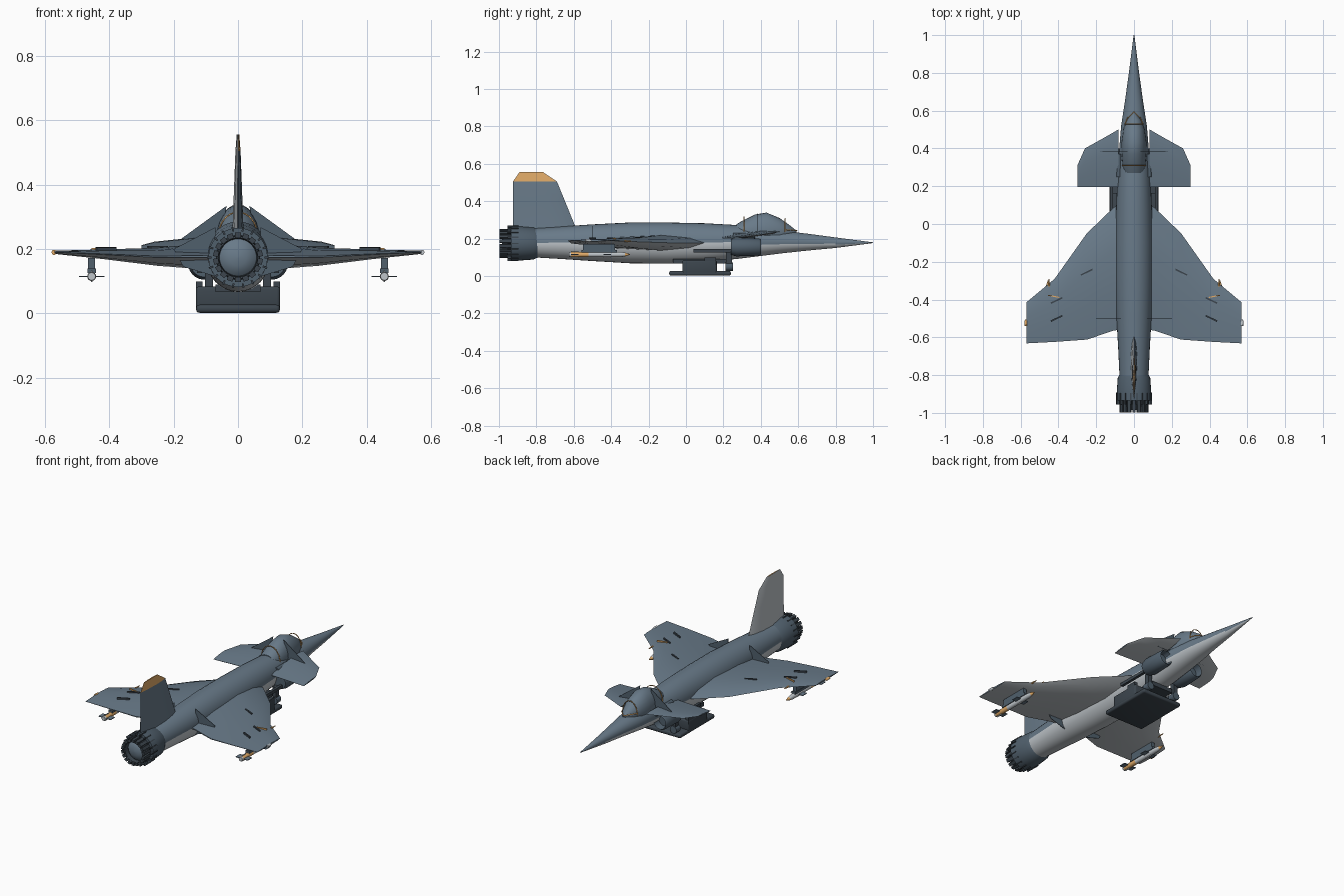
import bpy, bmesh, math
from mathutils import Vector, Matrix

if "Cube" in bpy.data.objects:
    bpy.data.objects.remove(bpy.data.objects["Cube"])


def material(name, *rgb):
    m = bpy.data.materials.new(name)
    m.use_nodes = True
    m.diffuse_color = (*rgb, 1)
    m.node_tree.nodes["Principled BSDF"].inputs["Base Color"].default_value = (*rgb, 1)
    return m


BLUE = material("blue_grey", .14, .195, .25)
PALE = material("pale_grey", .52, .56, .59)
DARK = material("charcoal", .045, .06, .075)
STEEL = material("dark_steel", .08, .115, .15)
ORANGE = material("orange", .76, .41, .14)


def finish(name, bm, *mats, rule=None):
    bmesh.ops.recalc_face_normals(bm, faces=bm.faces)
    if rule:
        for f in bm.faces:
            f.material_index = rule(f)
    me = bpy.data.meshes.new(name)
    bm.to_mesh(me)
    bm.free()
    ob = bpy.data.objects.new(name, me)
    bpy.context.collection.objects.link(ob)
    for m in mats:
        me.materials.append(m)
    bpy.ops.object.select_all(action="DESELECT")
    ob.select_set(True)
    bpy.context.view_layer.objects.active = ob
    bpy.ops.object.shade_smooth_by_angle(angle=math.radians(35))
    return ob


def loft(name, rings, *mats, rule=None):
    bm = bmesh.new()
    rows = [[bm.verts.new(p) for p in ring] for ring in rings]
    n = len(rows[0])
    for a, b in zip(rows, rows[1:]):
        for i in range(n):
            bm.faces.new((a[i], a[(i + 1) % n], b[(i + 1) % n], b[i]))
    bm.faces.new(rows[0])
    bm.faces.new(rows[-1])
    return finish(name, bm, *mats, rule=rule)


def ellipse(x, y, z, rx, rz, n=32):
    return [(x + rx * math.cos(2 * math.pi * i / n), y, z + rz * math.sin(2 * math.pi * i / n))
            for i in range(n)]


def tube(name, x, z, stations, *mats, n=16, rule=None):
    return loft(name, [ellipse(x, y, z, r, r, n) for y, r in stations], *mats, rule=rule)


def box(name, lo, hi, mat, bevel=0, turn=0):
    lo, hi = Vector(lo), Vector(hi)
    bm = bmesh.new()
    bmesh.ops.create_cube(bm, size=1)
    bmesh.ops.scale(bm, vec=hi - lo, verts=bm.verts)
    if bevel:
        bmesh.ops.bevel(bm, geom=bm.edges[:], offset=bevel, segments=3, profile=.5, affect="EDGES")
    bmesh.ops.transform(bm, matrix=Matrix.Translation((lo + hi) / 2) @ Matrix.Rotation(turn, 4, "Z"),
                        verts=bm.verts)
    return finish(name, bm, mat)


SECTION = [(0, 0), (.12, .32), (.35, .5), (.7, .36), (1, .04), (1, -.04), (.7, -.36), (.35, -.5), (.12, -.32)]


def foil(front, back, thick):
    return [(front + (back - front) * u, t * thick) for u, t in SECTION]


def plate(name, points, mat, depth=.003):
    bm = bmesh.new()
    face = bm.faces.new([bm.verts.new(p) for p in points])
    out = bmesh.ops.extrude_face_region(bm, geom=[face])["geom"]
    bmesh.ops.translate(bm, vec=(0, -depth, 0), verts=[v for v in out if isinstance(v, bmesh.types.BMVert)])
    return finish(name, bm, mat)


# Fuselage: y, bottom, top, half width
HULL = [(1, .176, .18, .002), (.8, .15, .206, .027), (.65, .136, .226, .048), (.52, .122, .242, .068),
        (.4, .107, .256, .078), (.28, .092, .272, .086), (.1, .075, .282, .094), (-.1, .066, .286, .1),
        (-.3, .068, .286, .099), (-.5, .08, .276, .093), (-.65, .09, .266, .084), (-.82, .1, .255, .076)]
loft("fuselage", [ellipse(0, y, (a + b) / 2, w, (b - a) / 2) for y, a, b, w in HULL], BLUE, PALE,
     rule=lambda f: int(f.calc_center_median().z < .173))

# Canopy with its trim hoops
loft("canopy", [ellipse(0, y, .235, w, h, 24) for y, w, h in
                [(.59, .008, .008), (.55, .038, .04), (.5, .057, .075), (.43, .067, .104),
                 (.37, .066, .094), (.31, .06, .065), (.27, .05, .042)]], BLUE)


def hoop(name, points):
    cu = bpy.data.curves.new(name, "CURVE")
    cu.dimensions = "3D"
    cu.bevel_depth = .0025
    cu.bevel_resolution = 1
    s = cu.splines.new("POLY")
    s.points.add(len(points) - 1)
    for p, co in zip(s.points, points):
        p.co = (*co, 1)
    cu.materials.append(ORANGE)
    bpy.context.collection.objects.link(bpy.data.objects.new(name, cu))


for y, w, h in [(.53, .049, .072), (.31, .062, .08)]:
    hoop("canopy_hoop", [(w * math.cos(math.pi * i / 16), y, .235 + h * math.sin(math.pi * i / 16))
                         for i in range(17)])
hoop("canopy_front_trim", [(-.048, .53, .245), (-.035, .56, .247), (0, .594, .242), (.035, .56, .247),
                           (.048, .53, .245)])

# Tail fin: z, front, back, thickness
FIN = [(.2, -.565, -.925, .045), (.26, -.59, -.925, .034), (.4, -.647, -.925, .024),
       (.505, -.69, -.925, .016), (.556, -.765, -.89, .008)]
loft("tail_fin", [[(t, y, z) for y, t in foil(a, b, w)] for z, a, b, w in FIN], BLUE, ORANGE, PALE,
     rule=lambda f: 2 if f.normal.x < -.5 else int(f.calc_center_median().z > .506))

# Engine nozzle
CZ = .174
tube("nozzle_shroud", 0, CZ, [(-.79, .074), (-.815, .086), (-.9, .092), (-.935, .092), (-.935, .06)], STEEL, n=32)
tube("nozzle_ring", 0, CZ, [(-.92, .07), (-.985, .066), (-.985, .06), (-.93, .055)], DARK, n=32)
tube("nozzle_core", 0, CZ, [(-.9, .062), (-.955, .062), (-.97, .047), (-.978, .026), (-.981, .004)], BLUE, n=24)
for i in range(18):
    a = 2 * math.pi * i / 18
    petal = box("nozzle_petal", (-.009, -.998, .061), (.009, -.92, .077), DARK)
    petal.matrix_world = Matrix.Translation((0, 0, CZ)) @ Matrix.Rotation(a, 4, "Y")
    rib = box("nozzle_rib", (-.003, -.955, .082), (.003, -.895, .096), DARK)
    rib.matrix_world = Matrix.Translation((0, 0, CZ)) @ Matrix.Rotation(a + .17, 4, "Y")

# Lifting surfaces: x, front, back, height, thickness; pitch lifts the leading edge
WING = [(.05, .13, -.555, .178, .085), (.11, .085, -.565, .177, .08), (.25, -.05, -.612, .176, .056),
        (.42, -.29, -.624, .184, .03), (.57, -.415, -.632, .19, .01)]
CANARD = [(.083, .5, .195, .217, .026), (.17, .45, .195, .214, .02), (.26, .4, .195, .211, .014),
          (.3, .31, .195, .21, .008)]
for s, side in [(1, "left"), (-1, "right")]:
    for part, table, pitch in [("wing", WING, 0), ("canard", CANARD, .1)]:
        loft(f"{side}_{part}", [[(s * x, y, z + t + pitch * (y - .3)) for y, t in foil(a, b, w)]
                                for x, a, b, z, w in table],
             BLUE, PALE, rule=lambda f: int(f.normal.z < 0))
    tube(f"{side}_canard_pivot", s * .08, .215, [(.37, .014), (.25, .014)], STEEL)

    # Cross braces beside the canopy and wing root
    plate(f"{side}_canopy_brace", [(s * .035, .385, .335), (s * .2, .385, .215), (s * .06, .385, .21)], STEEL)
    plate(f"{side}_root_brace", [(s * .07, -.5, .268), (s * .2, -.5, .2), (s * .17, -.5, .145),
                                 (s * .07, -.5, .115)], STEEL)

    # Intakes
    tube(f"{side}_intake", s * .105, .155, [(.24, .042), (.27, .05), (.39, .046), (.4, .04), (.36, .034)],
         STEEL, n=24)
    box(f"{side}_intake_strut", (s * .12 - .008, .04, .125), (s * .12 + .008, .25, .143), DARK)
    box(f"{side}_carrier_post", (s * .12 - .01, .1, .06), (s * .12 + .01, .16, .1), DARK)

    # Wing tracks, marks and pins
    for x, y, z in [(.25, -.255, .205), (.41, -.405, .202), (.41, -.5, .201)]:
        box(f"{side}_wing_track", (s * x - .034, y - .004, z - .02), (s * x + .034, y + .004, z + .004), DARK,
            turn=-s * .45)
    box(f"{side}_wing_mark", (s * .425 - .03, -.386, .19), (s * .425 + .03, -.38, .204), ORANGE, turn=s * .2)
    tube(f"{side}_edge_pin", s * .45, .186, [(-.29, .002), (-.33, .006)], ORANGE, n=8)
    tube(f"{side}_tip_light", s * .572, .19, [(-.505, .004), (-.515, .008), (-.54, .008)],
         ORANGE if s < 0 else PALE, n=10)

    # Missile on its pylon
    mx, mz = s * .455, .115
    box(f"{side}_pylon", (mx - .011, -.55, .135), (mx + .011, -.38, .172), STEEL)
    box(f"{side}_launch_rail", (mx - .013, -.56, .126), (mx + .013, -.37, .14), STEEL)
    tube(f"{side}_missile", mx, mz, [(-.626, .012), (-.615, .014), (-.52, .014), (-.35, .014), (-.325, .01),
                                     (-.3, .002)],
         PALE, ORANGE, rule=lambda f: int(-.6 < f.calc_center_median().y < -.55
                                          or f.calc_center_median().y > -.33))
    for y in (-.595, -.42):
        box(f"{side}_missile_fins", (mx - .04, y - .02, mz - .002), (mx + .04, y + .02, mz + .002), BLUE)
        box(f"{side}_missile_keels", (mx - .002, y - .02, mz - .018), (mx + .002, y + .02, mz + .018), PALE)

# Belly carrier
box("carrier_tray", (-.13, -.09, .002), (.13, .24, .027), DARK, bevel=.01)
box("carrier_pack", (-.131, -.02, .012), (.131, .165, .084), DARK, bevel=.01)
box("carrier_beam", (-.07, -.07, .066), (.07, .24, .09), DARK)
for x in (-.09, .09):
    tube("carrier_roller", x, .05, [(.21, .022), (.25, .022)], STEEL)
    box("carrier_leg", (x - .012, .215, .05), (x + .012, .245, .13), DARK)
